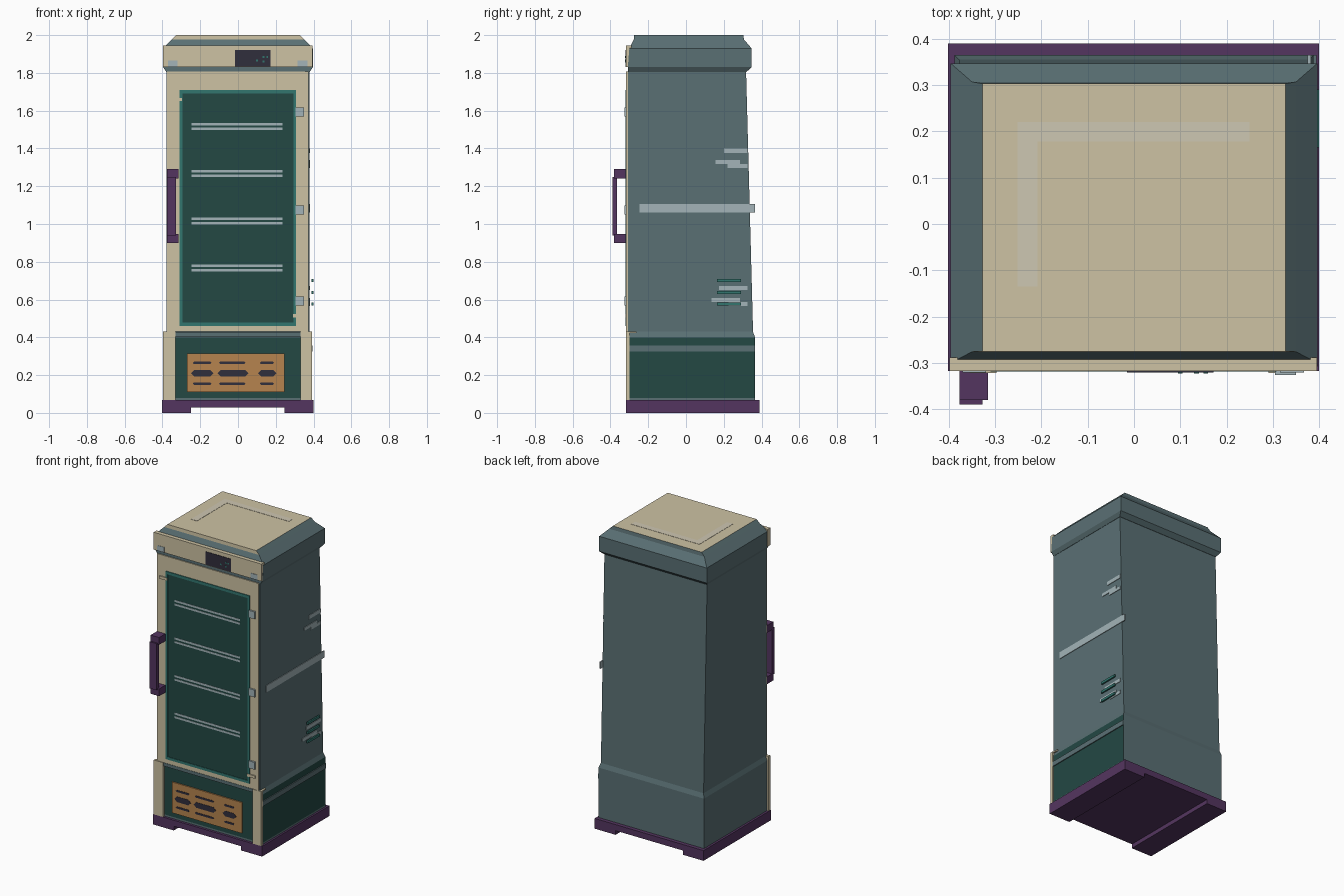
import bpy, bmesh, math

if "Cube" in bpy.data.objects:
    bpy.data.objects.remove(bpy.data.objects["Cube"])


def mat(name, r, g, b):
    m = bpy.data.materials.new(name)
    lin = [(c / 255 / 12.92) if c < 11 else ((c / 255 + 0.055) / 1.055) ** 2.4 for c in (r, g, b)]
    m.diffuse_color = (*lin, 1)
    m.use_nodes = True
    m.node_tree.nodes["Principled BSDF"].inputs["Base Color"].default_value = m.diffuse_color
    return m


CREAM = mat("cream", 205, 194, 163)
SLATE = mat("slate", 90, 112, 116)
GREEN = mat("dark_green", 35, 72, 68)
TEAL = mat("teal", 50, 118, 111)
PURPLE = mat("purple", 84, 53, 96)
ORANGE = mat("copper_orange", 182, 132, 78)
PALE = mat("pale_grey", 163, 180, 184)
DARK = mat("charcoal", 48, 46, 60)
IVORY = mat("worn_cream", 206, 199, 178)


def finish(name, bm, *mats):
    bmesh.ops.recalc_face_normals(bm, faces=bm.faces)
    me = bpy.data.meshes.new(name)
    bm.to_mesh(me)
    bm.free()
    for m in mats:
        me.materials.append(m)
    ob = bpy.data.objects.new(name, me)
    bpy.context.collection.objects.link(ob)
    return ob


def box(name, x, y, z, m):
    """Box from (min, max) ranges."""
    bm = bmesh.new()
    bmesh.ops.create_cube(bm, size=1)
    for v in bm.verts:
        v.co = [r[0] if c < 0 else r[1] for c, r in zip(v.co, (x, y, z))]
    return finish(name, bm, m)


def loft(name, rings, rule, *mats):
    """Stacked rectangles (z, half width, y front, y back)."""
    bm = bmesh.new()
    loops = [[bm.verts.new(p) for p in ((-w, a, z), (w, a, z), (w, b, z), (-w, b, z))]
             for z, w, a, b in rings]
    bm.faces.new(loops[0])
    bm.faces.new(loops[-1])
    for lo, hi in zip(loops, loops[1:]):
        for i in range(4):
            j = (i + 1) % 4
            bm.faces.new((lo[i], lo[j], hi[j], hi[i]))
    bmesh.ops.recalc_face_normals(bm, faces=bm.faces)
    for f in bm.faces:
        f.material_index = rule(f)
    return finish(name, bm, *mats)


# Base with two runner feet
box("base_slab", (-.402, .40), (-.318, .39), (.028, .068), PURPLE)
box("foot_left", (-.402, -.25), (-.318, .39), (0, .028), PURPLE)
box("foot_right", (.245, .40), (-.318, .39), (0, .028), PURPLE)

# Lower cabinet: green on the front and right side
loft("lower_cabinet",
     [(.068, .388, -.302, .365), (.08, .388, -.302, .365), (.40, .388, -.302, .365),
      (.43, .378, -.302, .355)],
     lambda f: int((f.normal.x > .99 or f.normal.y < -.99) and .08 < f.calc_center_median().z < .40),
     SLATE, GREEN)
box("side_band", (.387, .394), (-.30, .365), (.325, .358), SLATE)
box("post_left", (-.398, -.33), (-.318, -.298), (.068, .43), CREAM)
box("post_right", (.33, .393), (-.318, -.298), (.068, .43), CREAM)
box("side_trim", (.378, .39), (-.30, -.262), (.422, .43), CREAM)
box("lower_lip", (-.33, .33), (-.311, -.30), (.405, .427), SLATE)

# Grille with slots
box("grille_plate", (-.27, .245), (-.310, -.301), (.11, .315), ORANGE)


def slot(name, x0, x1, z, h):
    bm = bmesh.new()
    e = h / 2
    pts = [(x0, z), (x0 + e, z - e), (x1 - e, z - e), (x1, z), (x1 - e, z + e), (x0 + e, z + e)]
    f = bm.faces.new([bm.verts.new((x, -.312, zz)) for x, zz in pts])
    ext = bmesh.ops.extrude_face_region(bm, geom=[f])
    for v in ext["geom"]:
        if isinstance(v, bmesh.types.BMVert):
            v.co.y = -.309
    finish(name, bm, DARK)


for z, h, spans in ((.265, .013, ((-.24, -.14), (-.10, .04), (.115, .19))),
                    (.21, .036, ((-.25, -.13), (-.108, .055), (.105, .205))),
                    (.155, .013, ((-.24, -.14), (-.10, .04), (.115, .19)))):
    for a, b in spans:
        slot("grille_slot", a, b, z, h)

# Main body, back tapers towards the top
loft("main_body", [(.43, .378, -.308, .355), (1.81, .378, -.308, .318)], lambda f: 0, SLATE)
box("door_panel", (-.377, .372), (-.314, -.306), (.43, 1.808), CREAM)
box("door_edge_strip", (.355, .372), (-.317, -.312), (.43, 1.808), CREAM)

# Door window: frame, glass and shelves
for n, x, z in (("left", (-.31, -.295), (.46, 1.71)), ("right", (.293, .308), (.46, 1.71)),
                ("top", (-.31, .308), (1.692, 1.71)), ("bottom", (-.31, .308), (.46, .478))):
    box("window_frame_" + n, x, (-.319, -.312), z, TEAL)
box("window_glass", (-.296, .294), (-.3155, -.312), (.477, 1.693), GREEN)
for z in (.767, 1.017, 1.267, 1.517):
    for dz in (-.012, .012):
        box("shelf_rail", (-.247, .235), (-.317, -.314), (z + dz - .0065, z + dz + .0065), PALE)
box("frame_tab_top", (-.355, -.297), (-.3215, -.312), (1.65, 1.668), CREAM)
box("frame_tab_bottom", (.29, .35), (-.3215, -.312), (.506, .524), CREAM)

# Hinges
for z in (.592, 1.073, 1.593):
    box("hinge", (.305, .35), (-.326, -.312), (z - .024, z + .024), PALE)

# Handle
for z0, z1 in ((.90, .948), (1.242, 1.29)):
    box("handle_mount", (-.377, -.315), (-.38, -.312), (z0, z1), PURPLE)
box("handle_grip", (-.377, -.327), (-.39, -.365), (.94, 1.25), PURPLE)

# Head with sloped cap
loft("head", [(1.805, .38, -.308, .32), (1.83, .396, -.308, .347), (1.93, .396, -.30, .347),
              (1.977, .350, -.276, .307), (2.0, .327, -.275, .303)],
     lambda f: int(f.normal.z > .99 or (f.normal.y < -.9 and f.calc_center_median().z > 1.98)),
     SLATE, CREAM)
box("head_front", (-.398, .395), (-.318, -.288), (1.83, 1.945), CREAM)
for x0, x1 in ((-.37, -.32), (.315, .367)):
    box("head_clip", (x0, x1), (-.321, -.316), (1.832, 1.866), PALE)

# Display
box("display", (-.015, .172), (-.321, -.316), (1.835, 1.92), DARK)
for x, z in ((.10, 1.865), (.135, 1.885), (.155, 1.885), (.135, 1.86)):
    box("display_light", (x - .005, x + .005), (-.3225, -.320), (z - .005, z + .005), TEAL)

# Worn strips on the top
box("top_strip_side", (-.252, -.208), (-.135, .22), (1.998, 2.0015), IVORY)
box("top_strip_back", (-.208, .25), (.178, .22), (1.998, 2.0015), IVORY)

# Right side strips and vents
for y0, y1, z0, z1 in ((-.245, .365, 1.06, 1.105), (.20, .325, 1.375, 1.40),
                       (.155, .285, 1.317, 1.338), (.22, .325, 1.297, 1.317),
                       (.175, .325, .65, .672), (.135, .285, .587, .608), (.225, .325, .567, .587)):
    box("side_strip", (.375, .382), (y0, y1), (z0, z1), PALE)
for z in (.577, .638, .70):
    box("side_vent", (.39, .40), (.165, .29), (z - .008, z + .008), TEAL)
